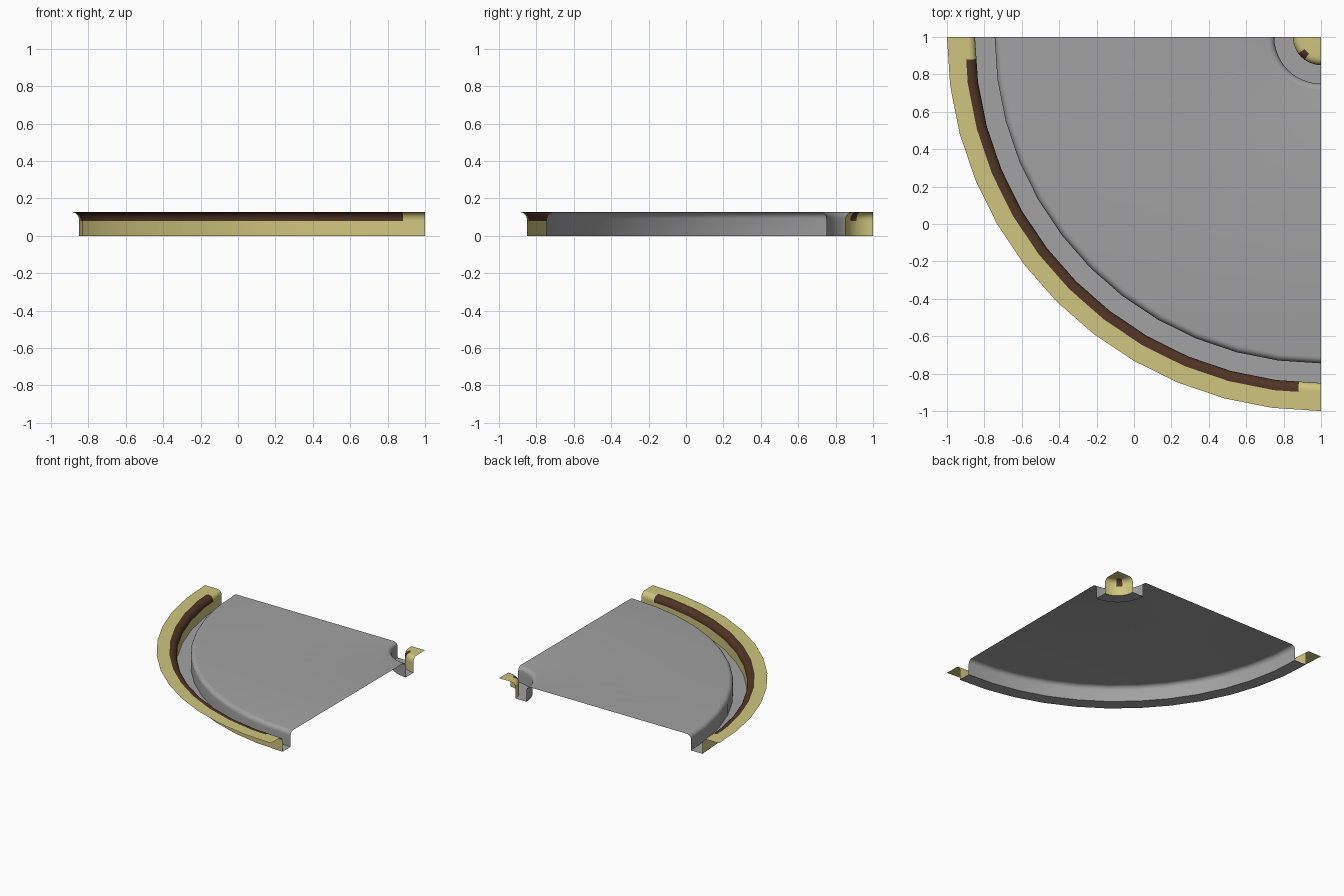
import bpy, bmesh, math

if "Cube" in bpy.data.objects:
    bpy.data.objects.remove(bpy.data.objects["Cube"])

SEG = 12          # facets in the quarter turn
H = 0.127         # kerb and road height


def material(name, rgb):
    m = bpy.data.materials.new(name)
    m.diffuse_color = (*rgb, 1)
    m.use_nodes = True
    m.node_tree.nodes["Principled BSDF"].inputs["Base Color"].default_value = m.diffuse_color
    return m


GREY = material("asphalt grey", (0.36, 0.36, 0.36))
SAND = material("dry grass", (0.63, 0.56, 0.21))
SOIL = material("dark soil", (0.082, 0.036, 0.019))


def fillet(r, z, rad, side, n=5):
    """Rounded top edge: from the vertical wall at r to the flat top at r + side*rad."""
    return [(r + side * rad * (1 - math.cos(a)), z - rad + rad * math.sin(a))
            for a in (i * math.pi / 2 / n for i in range(n + 1))]


# positions along the turn in facet units
STEPS = [i for i in range(SEG + 1)]


def direction(t):
    """Point on the faceted unit arc, so extra cuts stay on the chords."""
    i = min(int(t), SEG - 1)
    f = t - i
    a, b = (math.pi + k * math.pi / 2 / SEG for k in (i, i + 1))
    return (math.cos(a) * (1 - f) + math.cos(b) * f,
            math.sin(a) * (1 - f) + math.sin(b) * f)


def sweep(name, profile, mats, cuts=(), rule=None):
    """Turn a profile of (radius, height) a quarter round the corner (1, 1)."""
    bm = bmesh.new()
    ts = sorted(set(STEPS) | set(cuts))
    rings = []
    for t in ts:
        dx, dy = direction(t)
        rings.append([bm.verts.new((1 + r * dx, 1 + r * dy, z)) for r, z in profile])
    for k in range(len(ts) - 1):
        for j in range(len(profile) - 1):
            q = [rings[k][j], rings[k][j + 1], rings[k + 1][j + 1], rings[k + 1][j]]
            f = bm.faces.new(list(dict.fromkeys(q)))
            f.smooth = True
            if rule:
                r = (profile[j][0] + profile[j + 1][0]) / 2
                z = (profile[j][1] + profile[j + 1][1]) / 2
                f.material_index = rule((ts[k] + ts[k + 1]) / 2, r, z)
    bmesh.ops.remove_doubles(bm, verts=bm.verts, dist=1e-5)
    me = bpy.data.meshes.new(name)
    bm.to_mesh(me)
    bm.free()
    ob = bpy.data.objects.new(name, me)
    bpy.context.collection.objects.link(ob)
    for m in mats:
        me.materials.append(m)
    bpy.ops.object.select_all(action='DESELECT')
    ob.select_set(True)
    bpy.context.view_layer.objects.active = ob
    bpy.ops.object.shade_smooth_by_angle(angle=math.radians(40))


# outer verge: wall, rounded lip and flat rim, with a soil band along the lip
sweep("outer_verge",
      [(1.85, 0), (1.85, 0.078)] + fillet(1.85, H, 0.04, 1) + [(1.905, H), (2.0, H)],
      [SAND, SOIL], cuts=(0.49, SEG - 0.49),
      rule=lambda t, r, z: int(0.49 < t < SEG - 0.49 and z > 0.078 and r < 1.905))

# road slab: both side walls with rounded shoulders
sweep("road",
      [(0.25, 0)] + fillet(0.25, H, 0.035, 1) + fillet(1.745, H, 0.035, -1)[::-1] + [(1.745, 0)],
      [GREY])

# flat gutters either side of the road
sweep("outer_gutter", [(1.745, 0), (1.85, 0)], [GREY])
sweep("inner_gutter", [(0.15, 0), (0.25, 0)], [GREY])

# inner verge: small rounded corner post with a little soil patch
sweep("inner_verge",
      [(0.0, H)] + fillet(0.15, H, 0.04, -1)[::-1] + [(0.15, 0.08), (0.15, 0)],
      [SAND, SOIL], cuts=(4.8, 7.2),
      rule=lambda t, r, z: int(4.8 < t < 7.2 and z > 0.08 and r > 0.11))
